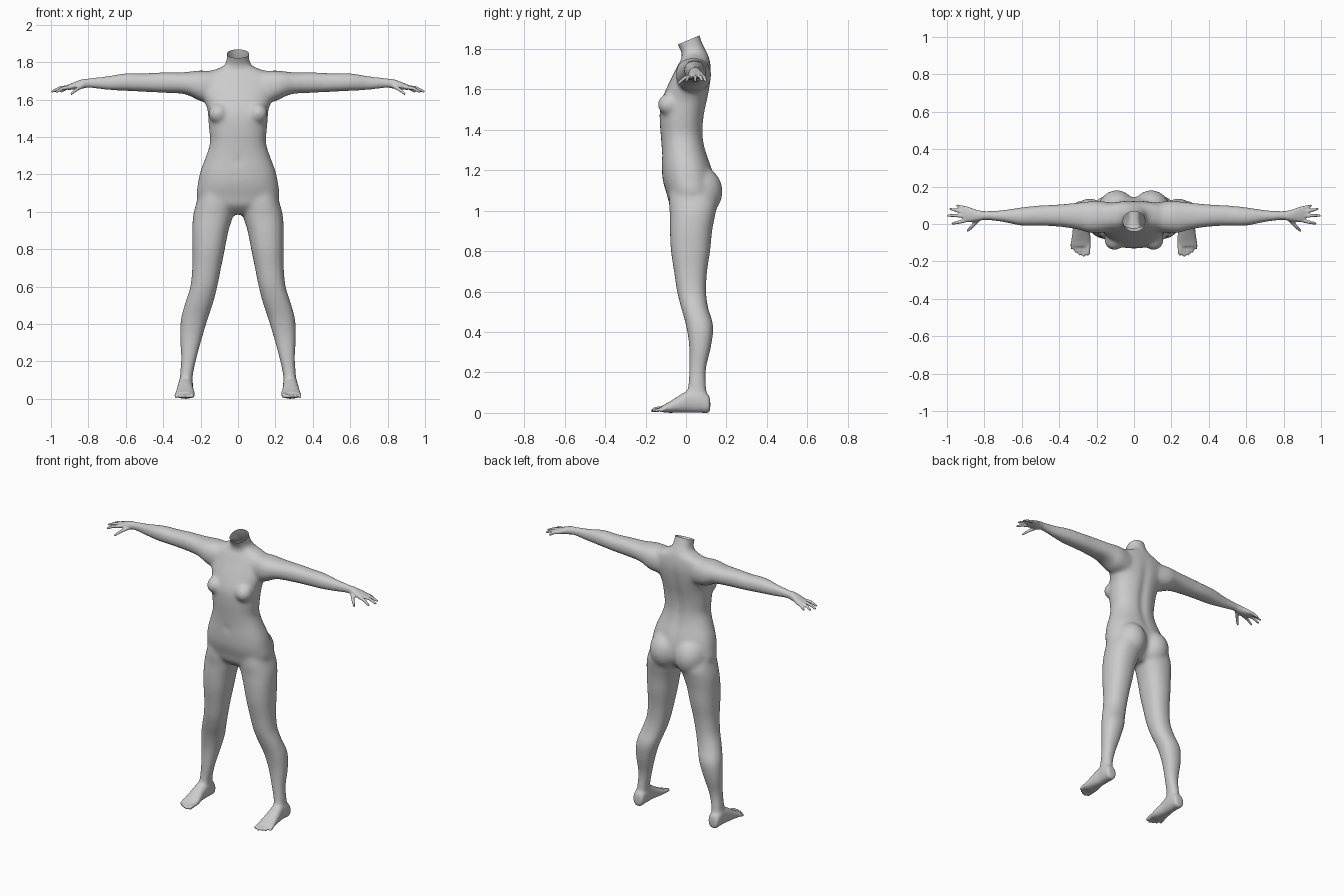
import bpy
import bmesh
import math
from mathutils import Matrix, Vector

cube = bpy.data.objects.get("Cube")
if cube:
    bpy.data.objects.remove(cube, do_unlink=True)

SEGMENTS = 32
STEPS = 5


def spline(a, b, c, d, t):
    """Catmull-Rom blend between b and c."""
    return 0.5 * (2 * b + (c - a) * t + (2 * a - 5 * b + 4 * c - d) * t * t
                  + (3 * b - a - 3 * c + d) * t ** 3)


def smooth_rows(rows):
    padded = [rows[0]] + rows + [rows[-1]]
    result = []
    for i in range(len(rows) - 1):
        for step in range(STEPS):
            result.append([spline(*values, step / STEPS)
                           for values in zip(*padded[i:i + 4])])
    return result + [rows[-1]]


def rounded(value, power=0.88):
    return math.copysign(abs(value) ** power, value)


def loft(bm, axis, rows):
    """Closed tube along an axis; rows hold position, then low/high bounds
    of the other two axes, in hundredths."""
    others = [i for i in range(3) if i != axis]
    rings = []
    for pos, u0, u1, v0, v1 in smooth_rows(rows):
        ring = []
        for k in range(SEGMENTS):
            angle = math.tau * k / SEGMENTS
            p = Vector()
            p[axis] = pos
            p[others[0]] = (u0 + u1) / 2 + (u1 - u0) / 2 * rounded(math.cos(angle))
            p[others[1]] = (v0 + v1) / 2 + (v1 - v0) / 2 * rounded(math.sin(angle))
            ring.append(bm.verts.new(p / 100))
        rings.append(ring)
    for a, b in zip(rings, rings[1:]):
        for k in range(SEGMENTS):
            n = (k + 1) % SEGMENTS
            bm.faces.new((a[k], a[n], b[n], b[k]))
    bm.faces.new(rings[0])
    bm.faces.new(rings[-1])


def ellipsoid(bm, centre, radii):
    matrix = Matrix.Translation(centre) @ Matrix.Diagonal((*radii, 1))
    bmesh.ops.create_uvsphere(bm, u_segments=24, v_segments=16, radius=1, matrix=matrix)


def digit(bm, start, end, r1, r2):
    """Tapered finger or toe with round ends."""
    a, b = Vector(start), Vector(end)
    turn = (b - a).to_track_quat('Z', 'Y').to_matrix().to_4x4()
    bmesh.ops.create_cone(bm, cap_ends=True, segments=16, radius1=r1, radius2=r2,
                          depth=(b - a).length,
                          matrix=Matrix.Translation((a + b) / 2) @ turn)
    ellipsoid(bm, a, (r1, r1, r1))
    ellipsoid(bm, b, (r2, r2, r2))


bm = bmesh.new()

# Leg
loft(bm, 2, [
    (112, 3, 20, -8, 13), (104, 1.5, 22.5, -8.5, 15.5), (98, 2.5, 24, -8, 14.5),
    (90, 5, 24.5, -8, 13), (80, 7, 24.5, -7.5, 12), (70, 9, 24.5, -6, 10.5),
    (60, 11, 25.5, -4.5, 10), (52, 13, 28, -2.5, 11), (43, 16, 30.5, 0, 13.5),
    (33, 19, 31, 1.5, 12.5), (22, 22, 30.5, 1.5, 10), (13, 24, 31, 1, 10),
    (6, 24.5, 31.5, 0, 11)])

# Foot and toes
loft(bm, 1, [
    (12, 26, 30, 2, 6), (11, 24.5, 31.5, 0, 9), (7, 24, 32, 0, 12),
    (3, 24, 32, 0, 12), (-1, 24, 32.5, 0, 10), (-5, 23.5, 33, 0, 7.5),
    (-9, 23, 33.5, 0, 5), (-12, 23.5, 33, 0.3, 3.5)])
for i, tip in enumerate((-.157, -.167, -.160, -.147, -.128)):
    x = .245 + i * .021
    r = .015 if i == 0 else .011
    digit(bm, (x, -.10, .022), (x + .002, tip, r), r, r * .85)

# Arm and palm
loft(bm, 0, [
    (12, -4, 11.5, 158, 175), (20, -5, 12.5, 159, 175.5), (25, -4.5, 12, 161.5, 175),
    (30, -3, 11.5, 163, 174.5), (40, -1.5, 10.5, 163.5, 174.5), (50, -1, 10, 164, 174),
    (60, -1, 9, 164.5, 174), (70, 1, 7.5, 165, 172.5), (79, 2, 7, 166, 171.5),
    (84, 1.5, 7.5, 165.7, 170.5), (88, 1, 9, 165.3, 169), (91, 1.5, 8.8, 165, 167.8)])

# Fingers, each bent at a knuckle
for base, knuckle, tip in (
        ((.885, .080, 1.667), (.920, .090, 1.660), (.945, .097, 1.642)),
        ((.895, .062, 1.667), (.940, .071, 1.662), (.980, .080, 1.644)),
        ((.895, .042, 1.667), (.950, .045, 1.662), (.992, .045, 1.643)),
        ((.890, .022, 1.667), (.935, .010, 1.660), (.970, .002, 1.642)),
        ((.835, .022, 1.670), (.865, -.012, 1.652), (.890, -.037, 1.630))):
    digit(bm, base, knuckle, .012, .010)
    digit(bm, knuckle, tip, .010, .008)

# Buttock and chest form
ellipsoid(bm, (.092, .065, 1.095), (.105, .117, .125))
ellipsoid(bm, (.105, -.085, 1.525), (.055, .056, .055))

# Mirror all paired parts to the other side
copy = bmesh.ops.duplicate(bm, geom=bm.verts[:] + bm.edges[:] + bm.faces[:])["geom"]
for v in copy:
    if isinstance(v, bmesh.types.BMVert):
        v.co.x = -v.co.x

# Torso and neck: height, half width, front, back
torso = [
    (190, 6, -7.5, 6), (186, 6, -6, 7), (182, 6, -4.2, 8.5), (179, 6.8, -2.5, 10),
    (177, 9.5, -2, 11), (175.5, 14, -2, 11.5), (173, 19, -3.5, 12), (168, 20, -6, 12.5),
    (162, 19, -9, 12), (155, 16.5, -12, 10.8), (150, 16, -13, 9.7), (144, 15.5, -13, 8.8),
    (137, 15, -12.5, 8.6), (130, 17, -12, 9.8), (122, 20, -12, 12.5), (115, 21.5, -11.5, 14),
    (108, 22, -9.5, 14), (103, 17, -8, 12), (98.5, 6, -3, 8)]
loft(bm, 2, [(z, -w, w, front, back) for z, w, front, back in torso])
bmesh.ops.recalc_face_normals(bm, faces=bm.faces)

# Fuse the parts into one skin
mesh = bpy.data.meshes.new("body")
bm.to_mesh(mesh)
bm.free()
body = bpy.data.objects.new("body", mesh)
bpy.context.scene.collection.objects.link(body)
remesh = body.modifiers.new("fuse", 'REMESH')
remesh.mode = 'VOXEL'
remesh.voxel_size = 0.0058
bpy.context.view_layer.update()
fused = body.evaluated_get(bpy.context.evaluated_depsgraph_get())
bm = bmesh.new()
bm.from_mesh(fused.to_mesh())
fused.to_mesh_clear()
body.modifiers.clear()

# Spine furrow and navel
for v in bm.verts:
    x, y, z = v.co
    if y > .03 and 1.15 < z < 1.72:
        fade = math.sin(math.pi * (z - 1.15) / .57)
        v.co.y -= .014 * fade * math.exp(-(x / .022) ** 2)
    elif y < -.05:
        v.co.y += .012 * math.exp(-(x * x + (z - 1.27) ** 2) / .0002)

# Soften the joins, lightly on hands and feet
core = [v for v in bm.verts if abs(v.co.x) < .82 and v.co.z > .1]
for verts, passes in ((core, 30), (bm.verts[:], 3)):
    for _ in range(passes):
        bmesh.ops.smooth_vert(bm, verts=verts, factor=.5, use_axis_x=True,
                              use_axis_y=True, use_axis_z=True)

# Open neck, cut on a slope
bmesh.ops.bisect_plane(bm, geom=bm.verts[:] + bm.edges[:] + bm.faces[:],
                       plane_co=(0, .07, 1.868), plane_no=(0, -.42, 1),
                       clear_outer=True)

# Stand on the ground
floor = min(v.co.z for v in bm.verts)
bmesh.ops.translate(bm, verts=bm.verts, vec=(0, 0, -floor))
bm.to_mesh(mesh)
bm.free()

skin = bpy.data.materials.new("light grey")
skin.use_nodes = True
colour = (.6, .6, .6, 1)
skin.diffuse_color = colour
skin.node_tree.nodes["Principled BSDF"].inputs["Base Color"].default_value = colour
mesh.materials.clear()
mesh.materials.append(skin)
mesh.polygons.foreach_set("use_smooth", [True] * len(mesh.polygons))
mesh.update()
